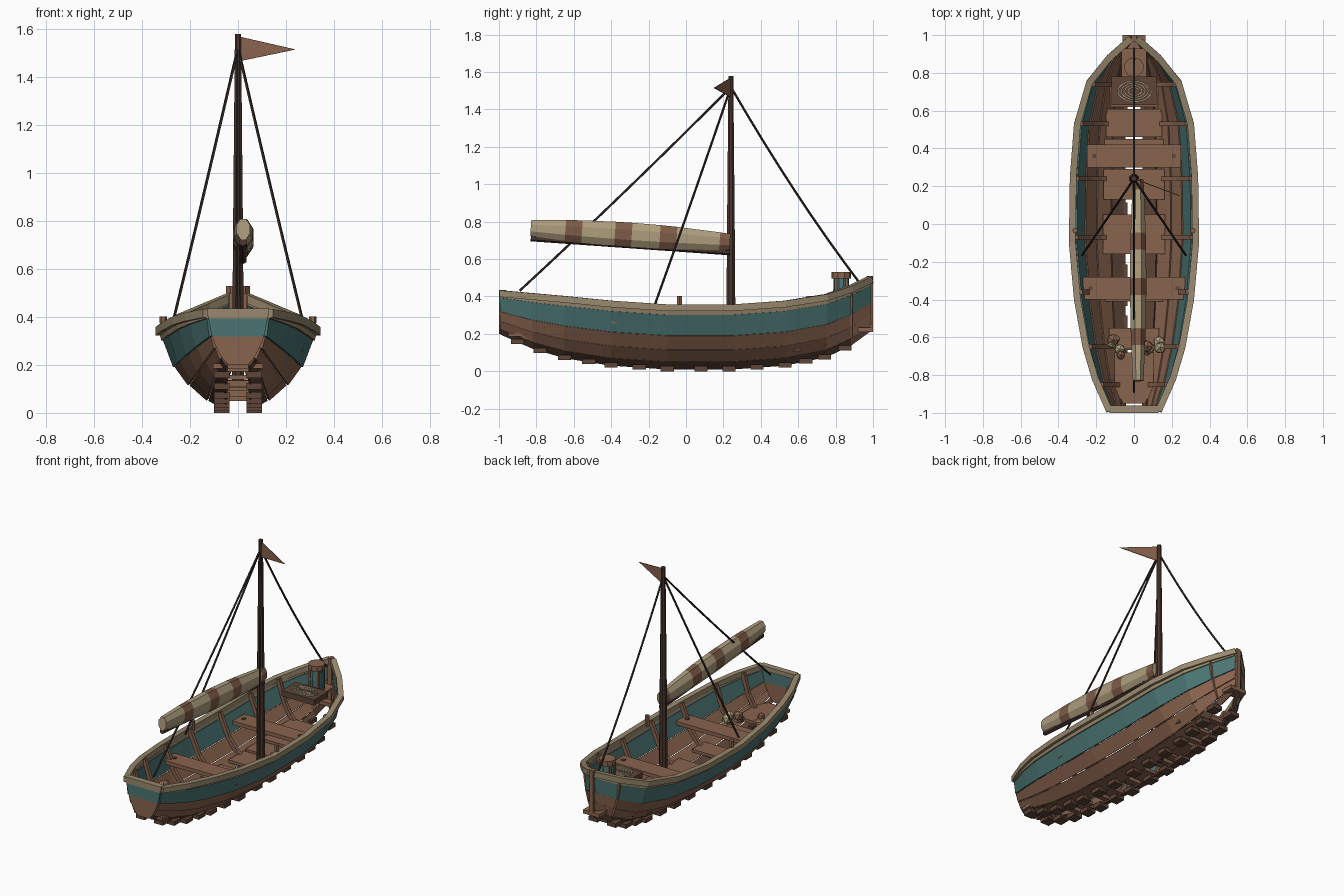
import bpy, bmesh, math, random
from mathutils import Vector

cube = bpy.data.objects.get("Cube")
if cube:
    bpy.data.objects.remove(cube)
random.seed(4)


def material(name, r, g, b):
    m = bpy.data.materials.new(name)
    m.use_nodes = True
    m.diffuse_color = (r, g, b, 1)
    m.node_tree.nodes["Principled BSDF"].inputs["Base Color"].default_value = (r, g, b, 1)
    return m


WOOD = material("brown wood", .25, .125, .075)
DARK = material("dark wood", .11, .058, .038)
SPAR = material("mast wood", .07, .037, .026)
TEAL = material("teal paint", .068, .175, .168)
CREAM = material("cream canvas", .42, .34, .205)
RAIL = material("pale rail wood", .32, .25, .155)
BAND = material("brown canvas", .21, .105, .063)
ROPE = material("dark rope", .035, .025, .02)


def finish(name, bm, mats, mirror=False, thick=0):
    me = bpy.data.meshes.new(name)
    bm.to_mesh(me)
    bm.free()
    for m in mats:
        me.materials.append(m)
    ob = bpy.data.objects.new(name, me)
    bpy.context.collection.objects.link(ob)
    if thick:
        mod = ob.modifiers.new("thickness", 'SOLIDIFY')
        mod.thickness, mod.offset = thick, 0
    if mirror:
        ob.modifiers.new("mirror", 'MIRROR')
    return ob


def box(name, x0, x1, y0, y1, z0, z1, mat, mirror=False):
    bm = bmesh.new()
    bmesh.ops.create_cube(bm, size=1)
    for v in bm.verts:
        v.co = ((x0 + x1) / 2 + v.co.x * (x1 - x0),
                (y0 + y1) / 2 + v.co.y * (y1 - y0),
                (z0 + z1) / 2 + v.co.z * (z1 - z0))
    return finish(name, bm, [mat], mirror)


def sweep(name, pts, radii, sides, mats, mirror=False, squash=1, pick=None):
    """Tube along points; squash narrows it sideways, pick chooses a material per segment."""
    pts = [Vector(p) for p in pts]
    if not isinstance(radii, list):
        radii = [radii] * len(pts)
    bm = bmesh.new()
    rings = []
    for i, p in enumerate(pts):
        d = pts[min(i + 1, len(pts) - 1)] - pts[max(i - 1, 0)]
        q = d.to_track_quat('Z', 'Y')
        ring = []
        for k in range(sides):
            a = math.tau * (k + .5) / sides
            ring.append(bm.verts.new(p + q @ Vector((math.cos(a) * squash, math.sin(a), 0)) * radii[i]))
        rings.append(ring)
    for i in range(len(rings) - 1):
        for k in range(sides):
            n = (k + 1) % sides
            f = bm.faces.new((rings[i][k], rings[i][n], rings[i + 1][n], rings[i + 1][k]))
            f.material_index = pick(i) if pick else 0
    bm.faces.new(rings[0])
    bm.faces.new(rings[-1])
    bmesh.ops.recalc_face_normals(bm, faces=bm.faces)
    return finish(name, bm, mats, mirror)


# Hull stations: y, half width, bottom height, rail height
STATIONS = [(-.99, .13, .2, .425), (-.82, .205, .125, .41), (-.65, .255, .075, .395),
            (-.4, .3, .035, .37), (-.1, .327, .015, .35), (.25, .322, .015, .35),
            (.53, .3, .035, .37), (.75, .235, .08, .405), (.88, .13, .14, .45),
            (.985, .012, .215, .5)]
OUT = [0, .28, .55, .76, .93, 1]
UP = [0, .12, .31, .53, .86, 1]


def station(y):
    for a, b in zip(STATIONS, STATIONS[1:]):
        if y <= b[0]:
            t = (y - a[0]) / (b[0] - a[0])
            return [p + (q - p) * t for p, q in zip(a, b)]
    return STATIONS[-1]


def section(y, k, push=0):
    _, hw, bot, top = station(y)
    keel = min(.04, hw * .35)
    return Vector((max(keel + (hw - keel) * OUT[k] + push, .004), y, bot + (top - bot) * UP[k]))


# Overlapping hull planks, keel gap left open
STRAKES = [("garboard_plank", DARK), ("bilge_plank", WOOD), ("lower_side_plank", WOOD),
           ("painted_plank", TEAL), ("top_plank", RAIL)]
for k, (name, mat) in enumerate(STRAKES):
    bm = bmesh.new()
    rows = [[bm.verts.new(section(s[0], k + j, .007 * (1 - j))) for j in (0, 1)] for s in STATIONS]
    for a, b in zip(rows, rows[1:]):
        bm.faces.new((a[0], b[0], b[1], a[1]))
    finish(name, bm, [mat], True, .012)

# Transom, coloured by plank height
bm = bmesh.new()
rows = []
for k in range(6):
    p = section(STATIONS[0][0], k)
    rows.append([bm.verts.new((s * p.x, p.y, p.z)) for s in (-1, 1)])
for k in range(5):
    f = bm.faces.new((rows[k][0], rows[k][1], rows[k + 1][1], rows[k + 1][0]))
    f.material_index = {3: 1, 4: 2}.get(k, 0)
finish("transom", bm, [WOOD, TEAL, RAIL], False, .02)
box("transom_rail", -.13, .13, -1, -.96, .405, .435, RAIL)

# Gunwale, stem and forefoot
sweep("gunwale", [section(s[0], 5) - Vector((0, 0, .01)) for s in STATIONS], .025, 4, [RAIL], True)
box("stem", -.014, .014, .965, 1, .215, .51, WOOD)
box("forefoot", -.06, .06, .92, 1, .21, .235, WOOD)
sweep("bow_strap", [section(.885, k, .01) for k in range(1, 6)], .009, 4, [WOOD], True)

# Ribs, floor timbers and the blocks under the planks
for y in (-.85, -.65, -.36, -.07, .24, .53, .74):
    sweep("rib", [section(y, k, -.02) for k in range(1, 6)], .017, 4, [WOOD], True)
    z = station(y)[2]
    box("floor_timber", -.1, .1, y - .018, y + .018, z + .035, z + .06, WOOD)
for y in (-.9, -.78, -.65, -.52, -.4, -.25, -.1, .08, .23, .38, .53, .64, .74, .85):
    z = station(y)[2]
    box("bottom_block", .035, .1, y - .035, y + .035, z - .015, z + .012, DARK, True)

# Floor boards with open gaps
for a, b in ((-.95, -.68), (-.66, -.55), (-.41, -.28), (-.16, .05),
             (.13, .29), (.3, .45), (.46, .61), (.62, .75)):
    _, hw, bot, top = station((a + b) / 2)
    z = bot + .25 * (top - bot)
    box("floor_board", -hw * .5, hw * .5, a, b, z - .01, z + .01, WOOD)

# Thwarts with pegs, and thole pins
for name, y, w in (("front_thwart", .36, .25), ("rear_thwart", -.34, .27)):
    box(name, -w, w, y - .06, y + .06, .255, .28, WOOD)
    box(name + "_peg", w - .05, w - .03, y - .01, y + .01, .278, .286, DARK, True)
sweep("thole_pin", [(.31, -.035, .33), (.312, -.035, .402)], .015, 6, [WOOD], True)

# Mast, boom and furled striped sail
sweep("mast", [(0, .24, .05), (0, .24, .8), (0, .24, 1.58)], [.028, .022, .014], 8, [SPAR])
sweep("boom", [(.02, .235, .637), (.02, -.83, .712)], .017, 6, [SPAR])
ys = [-.83, -.645, -.556, -.38, -.29, -.14, -.05, .18, .235]
pts, radii = [], []
for y in ys:
    s = (y + .83) / 1.065
    pts.append((.022, y, .766 - .074 * s))
    radii.append(.046 + .1 * s * (1 - s))
sweep("furled_sail", pts, radii, 8, [CREAM, BAND], squash=.66, pick=lambda i: i % 2)

# Rigging with a slight sag
HEAD = Vector((0, .24, 1.52))


def stay(name, end, sag, mirror=False):
    end = Vector(end)
    path = [HEAD.lerp(end, t / 8) - Vector((0, 0, sag * t / 8 * (1 - t / 8) * 4)) for t in range(9)]
    sweep(name, path, .0065, 5, [ROPE], mirror)


stay("forestay", (0, .93, .47), .035)
stay("backstay", (0, -.89, .43), .012)
stay("shroud", (.275, -.165, .36), .008, True)

# Pennant
bm = bmesh.new()
bm.faces.new([bm.verts.new(p) for p in ((0, .24, 1.57), (0, .24, 1.465), (.24, .15, 1.515))])
finish("pennant", bm, [WOOD], False, .005)

# Bow hatch with coiled rope
box("bow_hatch", -.12, .12, .63, .78, .355, .392, DARK)
coil = []
for i in range(73):
    a, r = math.tau * i / 18, .25 + .75 * i / 72
    coil.append((.093 * r * math.cos(a), .705 + .06 * r * math.sin(a), .397))
sweep("rope_coil", coil, .006, 4, [CREAM])

# Bow step carrying a small capped keg
box("bow_step", -.065, .065, .78, .93, .335, .355, WOOD)
C = (0, .83)
sweep("keg_body", [(*C, .355), (*C, .43), (*C, .5)], [.04, .043, .04], 10, [TEAL])
sweep("keg_cap", [(*C, .497), (*C, .53)], .053, 10, [WOOD])
for i in range(4):
    a = math.tau * (i + .5) / 4
    x, y = .042 * math.cos(a), .83 + .042 * math.sin(a)
    box("keg_post", x - .007, x + .007, y - .007, y + .007, .355, .5, WOOD)

# Heap of floats at the stern
for i in range(10):
    bm = bmesh.new()
    bmesh.ops.create_icosphere(bm, subdivisions=1, radius=random.uniform(.024, .036))
    spot = Vector(((-1) ** i * random.uniform(.06, .15), random.uniform(-.72, -.6), random.uniform(.19, .25)))
    bmesh.ops.translate(bm, verts=bm.verts, vec=spot)
    finish("float", bm, [CREAM if i % 3 else WOOD])
